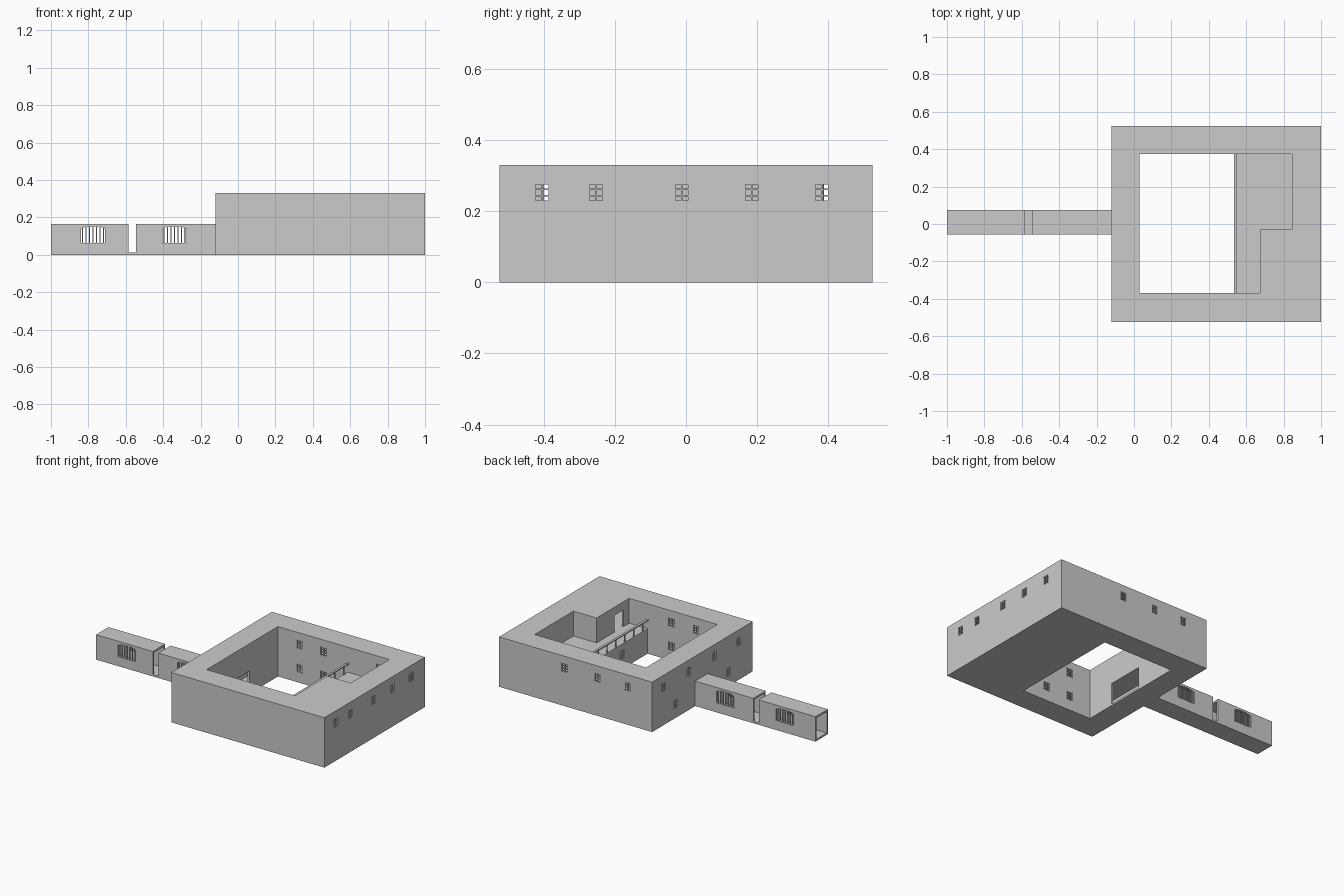
import bpy, bmesh, math
from mathutils import Matrix, Vector

if "Cube" in bpy.data.objects:
    bpy.data.objects.remove(bpy.data.objects["Cube"])

T = 0.012      # wall thickness
FL = 0.165     # upper floor height
H = 0.33       # roof height


def make_object(name, bm):
    bmesh.ops.recalc_face_normals(bm, faces=bm.faces)
    me = bpy.data.meshes.new(name)
    bm.to_mesh(me)
    bm.free()
    ob = bpy.data.objects.new(name, me)
    bpy.context.collection.objects.link(ob)
    return ob


def add_box(bm, x0, x1, y0, y1, z0, z1):
    m = Matrix.Translation(((x0 + x1) / 2, (y0 + y1) / 2, (z0 + z1) / 2))
    m = m @ Matrix.Diagonal((x1 - x0, y1 - y0, z1 - z0, 1))
    bmesh.ops.create_cube(bm, size=1, matrix=m)


def boxes(name, specs):
    bm = bmesh.new()
    for s in specs:
        add_box(bm, *s)
    return make_object(name, bm)


def cut(target, cutter):
    cutter.hide_render = True
    mod = target.modifiers.new("cut", 'BOOLEAN')
    mod.operation = 'DIFFERENCE'
    mod.solver = 'EXACT'
    mod.use_self = True
    mod.object = cutter
    bpy.context.view_layer.objects.active = target
    bpy.ops.object.modifier_apply(modifier=mod.name)
    bpy.data.objects.remove(cutter, do_unlink=True)


# Main building block with courtyard and upper terrace
X0, X1, Y0, Y1 = -0.12, 1.0, -0.525, 0.525
CX0, CX1, CY0, CY1 = 0.03, 0.54, -0.37, 0.375
building = boxes("building_shell", [(X0, X1, Y0, Y1, 0, H)])
cut(building, boxes("courtyard_cutter", [(CX0, CX1, CY0, CY1, -0.1, 0.5)]))
cut(building, boxes("terrace_cutter", [
    (CX1 - 0.05, 0.675, CY0, CY1, FL, 0.5),
    (CX1 - 0.04, 0.845, -0.03, CY1, FL, 0.5)]))


# Hollow rooms round the courtyard on two floors
def ring(z0, z1, right):
    return [(X0 + T, CX0 - T, Y0 + T, Y1 - T, z0, z1),
            (X0 + T, X1 - T, Y0 + T, CY0 - T, z0, z1),
            (X0 + T, X1 - T, CY1 + T, Y1 - T, z0, z1)] + \
           [(x, X1 - T, a, b, z0, z1) for x, a, b in right]


cut(building, boxes("ground_rooms", ring(T, FL - T, [(CX1 + T, Y0 + T, Y1 - T)])))
cut(building, boxes("upper_rooms", ring(FL, H - T, [
    (0.845 + T, Y0 + T, Y1 - T), (0.675 + T, Y0 + T, -0.03 - T)])))

# Windows: wall axis, wall centre, position along wall, height
UP, LOW = 0.253, 0.095
h = T / 2
windows = [('x', X1 - h, y, UP) for y in (-0.405, -0.253, -0.012, 0.185, 0.382)]
windows += [('x', X0 + h, y, UP) for y in (-0.382, -0.125, 0.14, 0.406)]
windows += [('x', X0 + h, y, LOW) for y in (-0.273, 0.28)]
windows += [('y', Y1 - h, x, UP) for x in (0.06, 0.28, 0.52)]
windows += [('y', w, x, z) for w in (CY0 - h, CY1 + h)
            for x in (0.186, 0.364) for z in (UP, LOW)]
windows += [('x', CX1 + h, y, LOW) for y in (-0.1, 0.2)]


def wall_box(axis, c, d, a0, a1, z0, z1):
    if axis == 'x':
        return (c - d, c + d, a0, a1, z0, z1)
    return (a0, a1, c - d, c + d, z0, z1)


W, V, B = 0.022, 0.027, 0.002
openings, bars = [], []
for ax, c, a, z in windows:
    openings.append(wall_box(ax, c, 0.012, a - W, a + W, z - V, z + V))
    for o in (-W + B, 0, W - B):
        bars.append(wall_box(ax, c, 0.004, a + o - B, a + o + B, z - V, z + V))
    for o in (-V + B, -V / 3, V / 3, V - B):
        bars.append(wall_box(ax, c, 0.0035, a - W, a + W, z + o - B, z + o + B))

# Doorways: courtyard gate, corridor entry and two terrace doors
openings += [(CX0 - 0.024, CX0 + 0.01, -0.17, 0.075, T, 0.15),
             (X0 - 0.02, X0 + 0.024, -0.043, 0.063, T, FL - T),
             (0.66, 0.70, -0.31, -0.215, FL, 0.275),
             (0.75, 0.83, CY1 - 0.01, CY1 + 0.024, FL, 0.275)]
cut(building, boxes("opening_cutter", openings))
boxes("window_bars", bars)

# Terrace railing
rail = [(0.534, 0.549, CY0, CY1, 0.219, 0.226)]
n = 8
for i in range(n):
    y = CY0 + (CY1 - CY0) * (i + 0.5) / n
    rail.append((0.5405, 0.5465, y - 0.003, y + 0.003, FL, 0.22))
boxes("terrace_railing", rail)

# Entrance corridor: open tube with a gap in walls and roof
KY0, KY1 = -0.055, 0.075
corridor = boxes("corridor", [(-1.0, X0, KY0, KY1, 0, FL)])
cut(corridor, boxes("corridor_hollow", [(-1.1, 0, KY0 + T, KY1 - T, T, FL - T)]))
cut(corridor, boxes("corridor_gap", [(-0.585, -0.545, -0.2, 0.2, T, 0.3)]))


# Arched barred windows through both corridor walls
def arch_cutter(cx, w, z0, spring, top):
    pts = [(cx - w, z0), (cx + w, z0)]
    for i in range(9):
        a = math.pi * i / 8
        pts.append((cx + w * math.cos(a), spring + (top - spring) * math.sin(a)))
    bm = bmesh.new()
    f = bm.faces.new([bm.verts.new((x, -0.2, z)) for x, z in pts])
    g = bmesh.ops.extrude_face_region(bm, geom=[f])
    vs = [v for v in g['geom'] if isinstance(v, bmesh.types.BMVert)]
    bmesh.ops.translate(bm, verts=vs, vec=Vector((0, 0.4, 0)))
    return make_object("arch_cutter", bm)


arch_bars = []
AW, SPR, TOP = 0.065, 0.136, 0.152
for cx in (-0.775, -0.34):
    cut(corridor, arch_cutter(cx, AW, 0.063, SPR, TOP))
    for k in range(-3, 4):
        o = k * 0.0185
        zt = SPR + (TOP - SPR) * math.sqrt(1 - (o / AW) ** 2)
        for y in (KY0 + h, KY1 - h):
            arch_bars.append((cx + o - 0.003, cx + o + 0.003,
                              y - 0.003, y + 0.003, 0.063, zt))
boxes("arch_window_bars", arch_bars)
